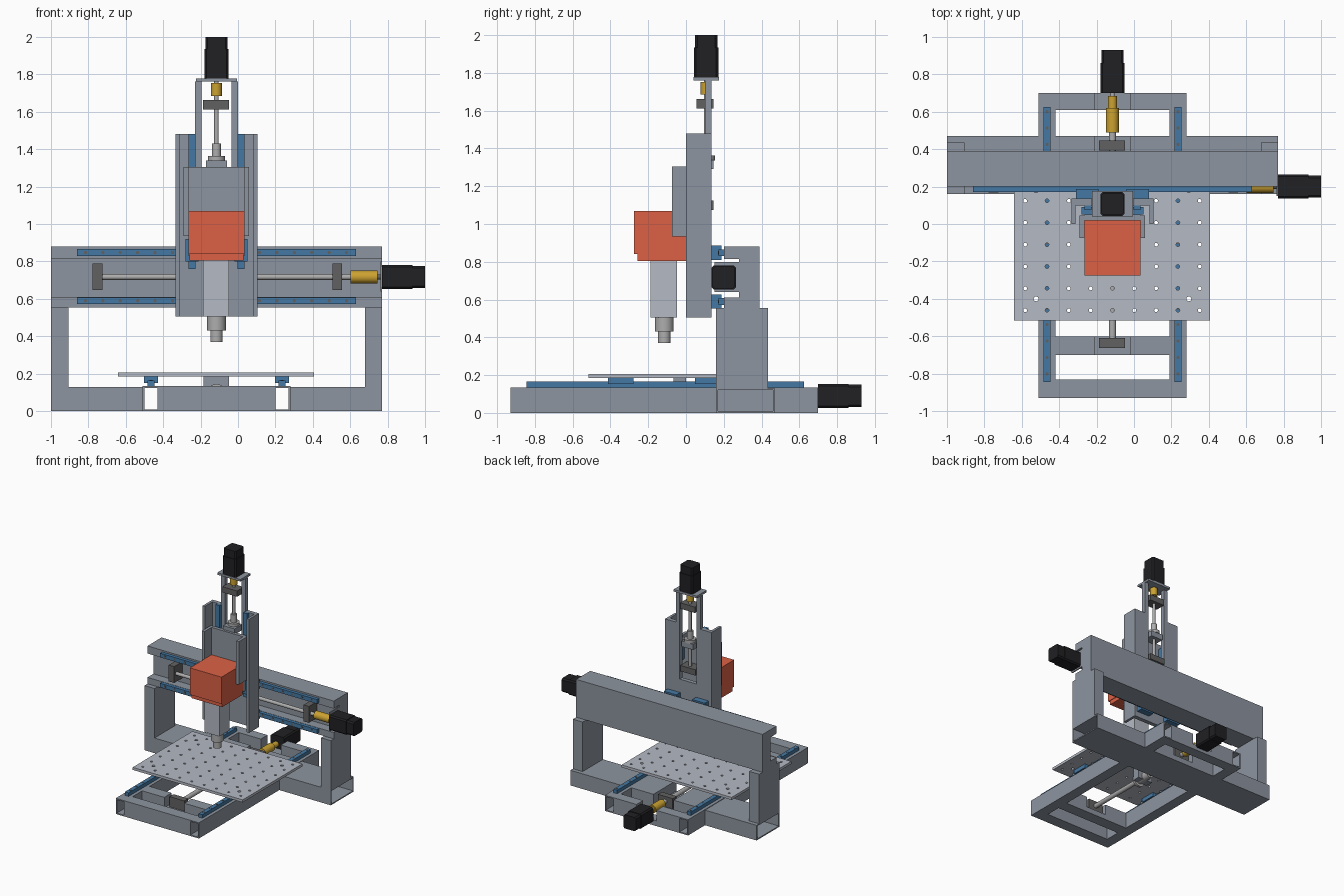
import bpy, bmesh, math

if "Cube" in bpy.data.objects:
    bpy.data.objects.remove(bpy.data.objects["Cube"])

COL = {"blue": (0.06, 0.19, 0.37), "orange": (0.72, 0.12, 0.06), "black": (0.015, 0.015, 0.018),
       "gold": (0.6, 0.36, 0.03), "dark": (0.12, 0.12, 0.12), "steel": (0.42, 0.42, 0.42),
       "light": (0.46, 0.49, 0.55), "frame": (0.27, 0.3, 0.35)}
MATS = {}
for k, c in COL.items():
    MATS[k] = bpy.data.materials.new(k)
    MATS[k].diffuse_color = (*c, 1)
CX = -0.115  # centre line of the machine


def finish(name, bm, mat):
    bmesh.ops.recalc_face_normals(bm, faces=bm.faces)
    me = bpy.data.meshes.new(name)
    bm.to_mesh(me)
    bm.free()
    me.materials.append(MATS[mat])
    ob = bpy.data.objects.new(name, me)
    bpy.context.collection.objects.link(ob)
    return ob


def place(axis, p, t):
    return {"X": (t, p[0], p[1]), "Y": (p[0], t, p[1]), "Z": (p[0], p[1], t)}[axis]


def prism(name, polys, axis, a, b, mat="frame"):
    """Extrude one or more closed outlines along an axis."""
    bm = bmesh.new()
    for pts in polys:
        lo = [bm.verts.new(place(axis, p, a)) for p in pts]
        hi = [bm.verts.new(place(axis, p, b)) for p in pts]
        bm.faces.new(lo)
        bm.faces.new(hi)
        for i in range(len(pts)):
            j = (i + 1) % len(pts)
            bm.faces.new((lo[i], lo[j], hi[j], hi[i]))
    return finish(name, bm, mat)


def rect(x0, x1, y0, y1):
    return [(x0, y0), (x1, y0), (x1, y1), (x0, y1)]


def circle(c, r, n=28):
    return [(c[0] + r * math.cos(2 * math.pi * i / n), c[1] + r * math.sin(2 * math.pi * i / n)) for i in range(n)]


def box(name, x0, x1, y0, y1, z0, z1, mat="frame"):
    return prism(name, [rect(x0, x1, y0, y1)], "Z", z0, z1, mat)


def cyl(name, axis, c, r, a, b, mat="steel"):
    ob = prism(name, [circle(c, r)], axis, a, b, mat)
    bpy.ops.object.select_all(action="DESELECT")
    ob.select_set(True)
    bpy.context.view_layer.objects.active = ob
    bpy.ops.object.shade_smooth_by_angle()
    return ob


def tube(name, axis, x0, x1, y0, y1, a, b, w=0.01):
    """Open-ended rectangular tube."""
    bm = bmesh.new()
    o, i = rect(x0, x1, y0, y1), rect(x0 + w, x1 - w, y0 + w, y1 - w)
    R = [[bm.verts.new(place(axis, p, t)) for p in q] for q, t in ((o, a), (o, b), (i, b), (i, a))]
    for k in range(4):
        A, B = R[k], R[(k + 1) % 4]
        for n in range(4):
            m = (n + 1) % 4
            bm.faces.new((A[n], A[m], B[m], B[n]))
    return finish(name, bm, "frame")


def motor(name, axis, c, a, b):
    def octo(h, k):
        return [(c[0] + u, c[1] + v) for u, v in ((-h, -k), (-k, -h), (k, -h), (h, -k), (h, k), (k, h), (-k, h), (-h, k))]
    m = a + (b - a) * 0.7
    prism(name + "_body", [octo(0.064, 0.053)], axis, a, m, "black")
    prism(name + "_rear", [octo(0.059, 0.047)], axis, m, b, "black")


# ---- base frame: open tubes, cross members, gantry foot ----
for side, x in (("left", -0.465), ("right", 0.235)):
    tube(f"base_tube_{side}", "Y", x - 0.045, x + 0.045, 0, 0.135, -0.93, 0.70)
    box(f"table_rail_{side}", x - 0.018, x + 0.018, -0.845, 0.625, 0.135, 0.165, "blue")
    prism(f"table_rail_bolts_{side}", [circle((x, -0.80 + 0.0875 * i), 0.009, 10) for i in range(17)],
          "Z", 0.16, 0.167, "dark")
    for end, y in (("front", -0.345), ("back", 0.115)):
        box(f"table_carriage_{side}_{end}", x - 0.038, x + 0.038, y - 0.067, y + 0.067, 0.152, 0.187, "blue")
box("front_cross_tube", -0.42, 0.19, -0.93, -0.83, 0, 0.135)
notched = [(-0.42, 0), (0.19, 0), (0.19, 0.135), (-0.02, 0.135), (-0.02, 0.045), (-0.21, 0.045), (-0.21, 0.135), (-0.42, 0.135)]
for n, a, b in (("bearing_cross_tube", -0.70, -0.60), ("gantry_foot_middle", 0.16, 0.47), ("motor_cross_tube", 0.61, 0.70)):
    prism(n, [notched], "Y", a, b)
tube("gantry_foot_left", "X", 0.16, 0.47, 0, 0.13, -1.0, -0.51)
tube("gantry_foot_right", "X", 0.16, 0.47, 0, 0.13, 0.28, 0.77)

# ---- gantry posts and stepped beam ----
box("gantry_post_left", -1.0, -0.905, 0.16, 0.435, 0.13, 0.555)
box("gantry_post_right", 0.677, 0.77, 0.16, 0.435, 0.13, 0.555)
prism("gantry_beam", [[(0.2, 0.555), (0.39, 0.555), (0.39, 0.88), (0.2, 0.88), (0.2, 0.815), (0.28, 0.815),
                       (0.28, 0.61), (0.2, 0.61)]], "X", -1.0, 0.77)

# ---- table drive ----
zc = 0.09
cyl("table_screw", "Y", (CX, zc), 0.019, -0.66, 0.52)
for n, y in (("front", -0.635), ("back", 0.42)):
    box(f"table_bearing_{n}", -0.187, -0.047, y - 0.027, y + 0.027, 0.045, 0.133, "dark")
cyl("table_coupling", "Y", (CX, zc), 0.034, 0.49, 0.62, "gold")
cyl("table_coupling_neck", "Y", (CX, zc), 0.024, 0.62, 0.685, "gold")
cyl("table_motor_shaft", "Y", (CX, zc), 0.012, 0.68, 0.71)
motor("table_motor", "Y", (CX, zc), 0.70, 0.93)
cyl("table_nut_flange", "Y", (CX, zc), 0.055, -0.09, -0.07)
cyl("table_nut", "Y", (CX, zc), 0.035, -0.07, 0.06)
box("table_nut_bracket", -0.185, -0.048, -0.065, 0.0, 0.06, 0.187)

# ---- perforated table ----
table = box("table", -0.64, 0.405, -0.515, 0.295, 0.185, 0.207, "light")
holes = [circle((CX + 0.1165 * i, -0.11 + 0.117 * j), 0.010, 12) for i in range(-4, 5) for j in range(-3, 4)]
holes += [circle((CX + sx * 0.408, -0.11 + sy * 0.29), 0.013, 12) for sx in (-1, 1) for sy in (-1, 1)]
cutter = prism("hole_cutter", holes, "Z", 0.15, 0.25)
cutter.hide_render = True
mod = table.modifiers.new("holes", "BOOLEAN")
mod.operation, mod.object, mod.solver = "DIFFERENCE", cutter, "EXACT"
bpy.context.view_layer.objects.active = table
bpy.ops.object.modifier_apply(modifier=mod.name)
bpy.data.objects.remove(cutter)

# ---- sideways axis on the beam ----
for n, z in (("upper", 0.848), ("lower", 0.59)):
    box(f"beam_rail_{n}", -0.86, 0.63, 0.172, 0.2, z - 0.018, z + 0.018, "blue")
    prism(f"beam_rail_bolts_{n}", [circle((-0.815 + 0.093 * i, z), 0.009, 10) for i in range(16)], "Y", 0.17, 0.176, "dark")
    for side, x in (("left", -0.25), ("right", 0.02)):
        box(f"beam_carriage_{n}_{side}", x - 0.06, x + 0.06, 0.13, 0.187, z - 0.038, z + 0.038, "blue")
sc = (0.2, 0.717)
cyl("beam_screw", "X", sc, 0.015, -0.77, 0.61)
for n, x in (("left", -0.75), ("right", 0.53)):
    box(f"beam_bearing_{n}", x - 0.026, x + 0.026, 0.168, 0.28, 0.648, 0.788, "dark")
cyl("beam_coupling", "X", sc, 0.034, 0.60, 0.745, "gold")
cyl("beam_motor_shaft", "X", sc, 0.014, 0.74, 0.775, "dark")
box("beam_motor_plate", 0.76, 0.77, 0.15, 0.28, 0.64, 0.8)
motor("beam_motor", "X", sc, 0.77, 1.0)
box("beam_nut_bracket", -0.175, -0.055, 0.13, 0.24, 0.675, 0.76)

# ---- upright column: slotted back plate with tall arms, side walls, rails ----
half = [(0, 0.505), (0.22, 0.505), (0.22, 1.48), (0.116, 1.48), (0.116, 1.76), (0.08, 1.76), (0.08, 1.0), (0, 1.0)]
outline = [(CX + x, z) for x, z in half[1:-1]] + [(CX - x, z) for x, z in half[-2:0:-1]]
prism("column_back_plate", [outline], "Y", 0.1, 0.135)
for side, s in (("left", -1), ("right", 1)):
    def bx(name, u0, u1, *rest):
        box(f"{name}_{side}", *sorted((CX + s * u0, CX + s * u1)), *rest)
    bx("column_wall", 0.198, 0.22, 0.0, 0.1, 0.505, 1.48)
    bx("upright_rail", 0.111, 0.149, 0.075, 0.1, 0.76, 1.48, "blue")
    for n, z in (("lower", 0.86), ("upper", 1.2)):
        bx(f"upright_carriage_{n}", 0.095, 0.165, 0.05, 0.09, z - 0.06, z + 0.06, "blue")
    bx("slide_wall", 0.15, 0.175, -0.075, 0.045, 0.935, 1.305)
box("slide_plate", -0.265, 0.035, 0.02, 0.05, 0.83, 1.305)

# ---- vertical drive ----
vc = (CX, 0.107)
box("column_motor_plate", -0.225, -0.005, 0.04, 0.175, 1.76, 1.778)
motor("vertical_motor", "Z", vc, 1.778, 2.0)
cyl("vertical_coupling", "Z", vc, 0.029, 1.685, 1.752, "gold")
cyl("vertical_motor_shaft", "Z", vc, 0.012, 1.66, 1.77)
cyl("vertical_screw", "Z", vc, 0.012, 1.08, 1.62)
for n, z in (("upper", 1.637), ("lower", 1.1)):
    box(f"vertical_bearing_{n}", -0.187 if n == "upper" else -0.19, -0.047, 0.055, 0.145, z - 0.025, z + 0.025, "dark")
cyl("vertical_nut", "Z", vc, 0.024, 1.36, 1.43)
cyl("vertical_nut_flange", "Z", vc, 0.046, 1.335, 1.362)
box("vertical_nut_bracket", -0.17, -0.06, 0.04, 0.145, 1.29, 1.338)

# ---- spindle head ----
box("head_cover", -0.265, 0.035, -0.275, 0.02, 0.84, 1.07, "orange")
box("head_cover_base", -0.26, 0.03, -0.258, 0.02, 0.805, 0.84, "orange")
box("spindle_housing", -0.187, -0.047, -0.187, -0.047, 0.505, 0.806, "light")
cyl("spindle_nose", "Z", (CX, CX), 0.05, 0.43, 0.51)
cyl("spindle_collet", "Z", (CX, CX), 0.033, 0.37, 0.432)

for m in bpy.data.materials:
    if m.users and not m.is_grease_pencil:
        m.use_nodes = True
        m.node_tree.nodes["Principled BSDF"].inputs["Base Color"].default_value = m.diffuse_color
